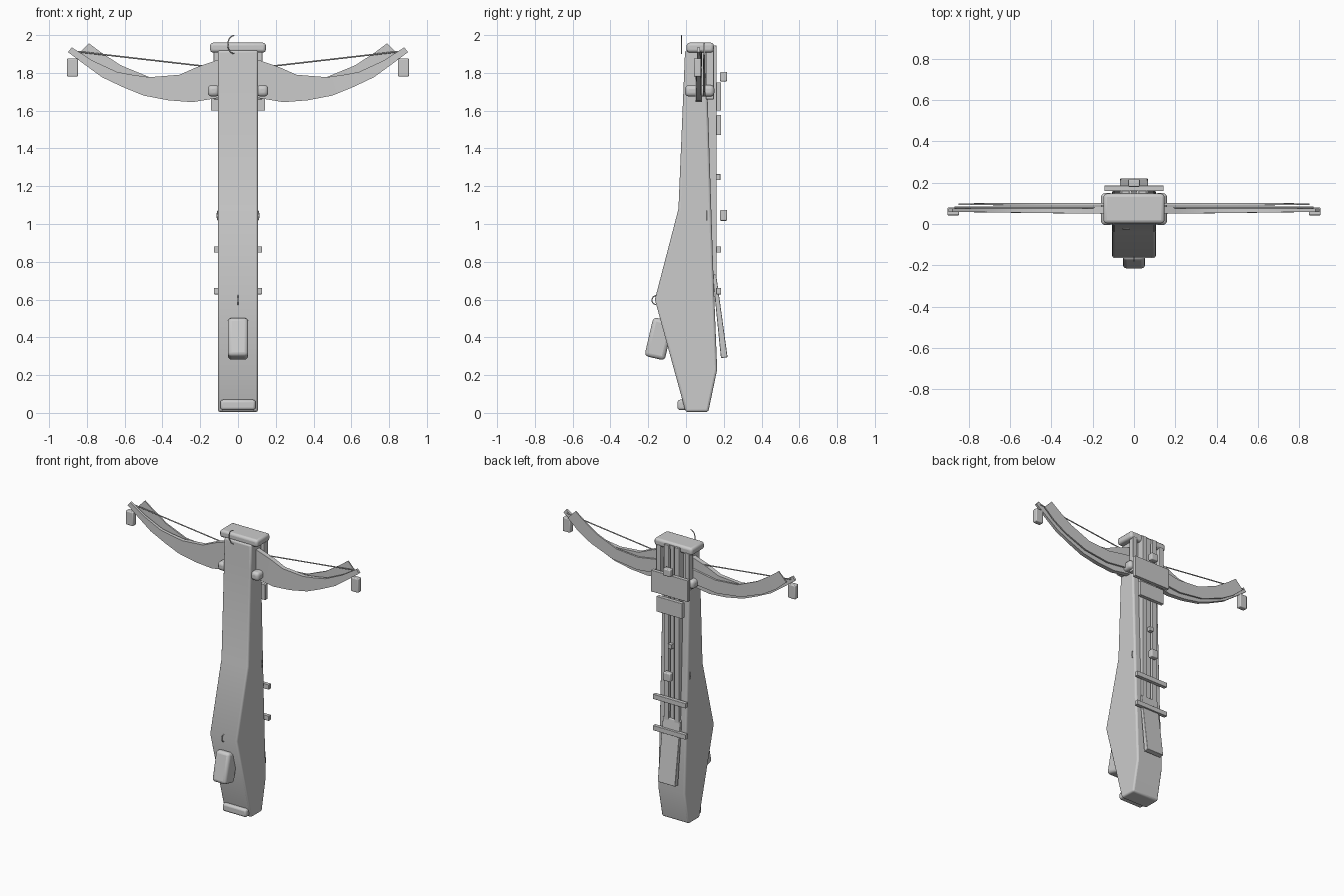
import bpy, bmesh, math
from mathutils import Matrix

if "Cube" in bpy.data.objects:
    bpy.data.objects.remove(bpy.data.objects["Cube"])


def finish(name, bm, bevel=0.0, smooth=True):
    bmesh.ops.recalc_face_normals(bm, faces=bm.faces)
    me = bpy.data.meshes.new(name)
    bm.to_mesh(me)
    bm.free()
    ob = bpy.data.objects.new(name, me)
    bpy.context.collection.objects.link(ob)
    if bevel:
        m = ob.modifiers.new("Bevel", 'BEVEL')
        m.width, m.segments = bevel, 3
        m.limit_method = 'ANGLE'
    if smooth:
        bpy.context.view_layer.objects.active = ob
        ob.select_set(True)
        bpy.ops.object.shade_smooth_by_angle(angle=math.radians(35))
        ob.select_set(False)
    return ob


def box(name, x, y, z, bevel=0.0, tilt=0.0):
    """Box from (min, max) ranges, tilted about x around its centre."""
    c = [(r[0] + r[1]) / 2 for r in (x, y, z)]
    s = [r[1] - r[0] for r in (x, y, z)]
    bm = bmesh.new()
    mat = Matrix.Translation(c) @ Matrix.Rotation(tilt, 4, 'X') @ Matrix.Diagonal((*s, 1))
    bmesh.ops.create_cube(bm, size=1, matrix=mat)
    return finish(name, bm, bevel)


def pair(name, x, y, z, bevel=0.0):
    for side, s in (("left", -1), ("right", 1)):
        box(f"{side}_{name}", sorted((s * x[0], s * x[1])), y, z, bevel)


def side_profile(name, pts, half, bevel):
    """Extrude a (y, z) outline across x."""
    bm = bmesh.new()
    f = bm.faces.new([bm.verts.new((-half, y, z)) for y, z in pts])
    r = bmesh.ops.extrude_face_region(bm, geom=[f])
    verts = [v for v in r['geom'] if isinstance(v, bmesh.types.BMVert)]
    bmesh.ops.translate(bm, verts=verts, vec=(2 * half, 0, 0))
    return finish(name, bm, bevel)


def limb(name, top, bottom, y, root, tip, s):
    """Curved bow limb: matched upper and lower edges, tapering in thickness."""
    bm = bmesh.new()
    rings = []
    n = len(top) - 1
    for i, (a, b) in enumerate(zip(top, bottom)):
        t = root + (tip - root) * i / n
        rings.append([bm.verts.new((s * p[0], y + d * t, p[1]))
                      for p, d in ((a, -1), (a, 1), (b, 1), (b, -1))])
    for r, q in zip(rings, rings[1:]):
        for k in range(4):
            bm.faces.new((r[k], r[(k + 1) % 4], q[(k + 1) % 4], q[k]))
    bm.faces.new(rings[0])
    bm.faces.new(rings[-1])
    return finish(name, bm)


def wire(name, pts, radius):
    cu = bpy.data.curves.new(name, 'CURVE')
    cu.dimensions = '3D'
    cu.bevel_depth, cu.bevel_resolution = radius, 2
    cu.use_fill_caps = True
    sp = cu.splines.new('POLY')
    sp.points.add(len(pts) - 1)
    for p, co in zip(sp.points, pts):
        p.co = (*co, 1)
    ob = bpy.data.objects.new(name, cu)
    bpy.context.collection.objects.link(ob)
    return ob


# Stock
side_profile("stock", [(-0.005, 1.92), (-0.012, 1.75), (-0.04, 1.08), (-0.165, 0.6),
                       (-0.002, 0.005), (0.118, 0.005), (0.165, 0.23),
                       (0.145, 0.73), (0.115, 1.65), (0.11, 1.92)], 0.106, 0.012)

# Head cap, clamps and limb pockets
box("head_cap", (-0.148, 0.148), (0.003, 0.147), (1.908, 1.96), 0.016)
pair("clamp", (0.098, 0.16), (-0.005, 0.15), (1.675, 1.735), 0.02)
pair("limb_pocket", (0.095, 0.13), (0.105, 0.148), (1.66, 1.92), 0.004)

# Bow limbs, string and tip weights
main_top = [(.09, 1.875), (.22, 1.83), (.31, 1.79), (.47, 1.777),
            (.56, 1.79), (.64, 1.805), (.77, 1.865), (.88, 1.935)]
main_bot = [(.09, 1.67), (.24, 1.645), (.37, 1.655), (.5, 1.68),
            (.61, 1.725), (.72, 1.777), (.82, 1.85), (.9, 1.91)]
back_top = [(.09, 1.80), (.3, 1.765), (.47, 1.778), (.62, 1.84), (.72, 1.905), (.79, 1.957)]
back_bot = [(.09, 1.70), (.31, 1.675), (.5, 1.70), (.67, 1.765), (.77, 1.825), (.85, 1.895)]
for side, s in (("left", -1), ("right", 1)):
    limb(side + "_main_limb", main_top, main_bot, 0.067, 0.018, 0.008, s)
    limb(side + "_backing_limb", back_top, back_bot, 0.096, 0.007, 0.004, s)
    wire(side + "_pin_loop", [(s * .108, .112, 1.02), (s * .111, .112, 1.045),
                              (s * .108, .112, 1.07)], 0.003)
pair("tip_weight", (0.847, 0.905), (0.042, 0.08), (1.78, 1.877), 0.006)
wire("bow_string", [(-.87, .08, 1.915), (0, .08, 1.815), (.87, .08, 1.915)], 0.004)

# Bolt rails with their fittings
pair("bolt_rail", (0.022, 0.06), (0.11, 0.162), (0.70, 1.945), 0.003)
box("rail_groove_strip", (-0.015, 0.015), (0.11, 0.152), (0.70, 1.945))
box("large_plate", (-0.144, 0.144), (0.16, 0.186), (1.60, 1.75), 0.002)
box("small_plate", (-0.1, 0.1), (0.16, 0.186), (1.47, 1.577), 0.002)
box("front_sight", (-0.028, 0.028), (0.18, 0.218), (1.755, 1.805), 0.006)
box("rear_sight", (-0.028, 0.028), (0.18, 0.218), (1.017, 1.075), 0.006)
box("string_nut", (-0.015, 0.015), (0.155, 0.182), (1.232, 1.264), 0.002)
for i, z in enumerate((0.645, 0.865)):
    box(f"cross_bar_{i + 1}", (-0.127, 0.127), (0.16, 0.186), (z - .017, z + .017), 0.002)

# Cocking lever
side_profile("cocking_lever", [(0.14, 0.735), (0.16, 0.73), (0.22, 0.295), (0.185, 0.29)],
             0.068, 0.004)

# Grip, trigger loop and butt pad
box("grip", (-0.054, 0.054), (-0.198, -0.088), (0.287, 0.497), 0.02, -math.radians(13))
box("butt_pad", (-0.093, 0.093), (-0.045, 0.02), (0.015, 0.07), 0.014)
arc = [math.radians(90 + 18 * i) for i in range(11)]
wire("trigger_loop", [(0, -.158 + .022 * math.cos(a), .597 + .024 * math.sin(a)) for a in arc], 0.003)
wire("front_hook", [(-.02 + .034 * math.cos(a), -.023, 1.95 + .048 * math.sin(a)) for a in arc], 0.003)
